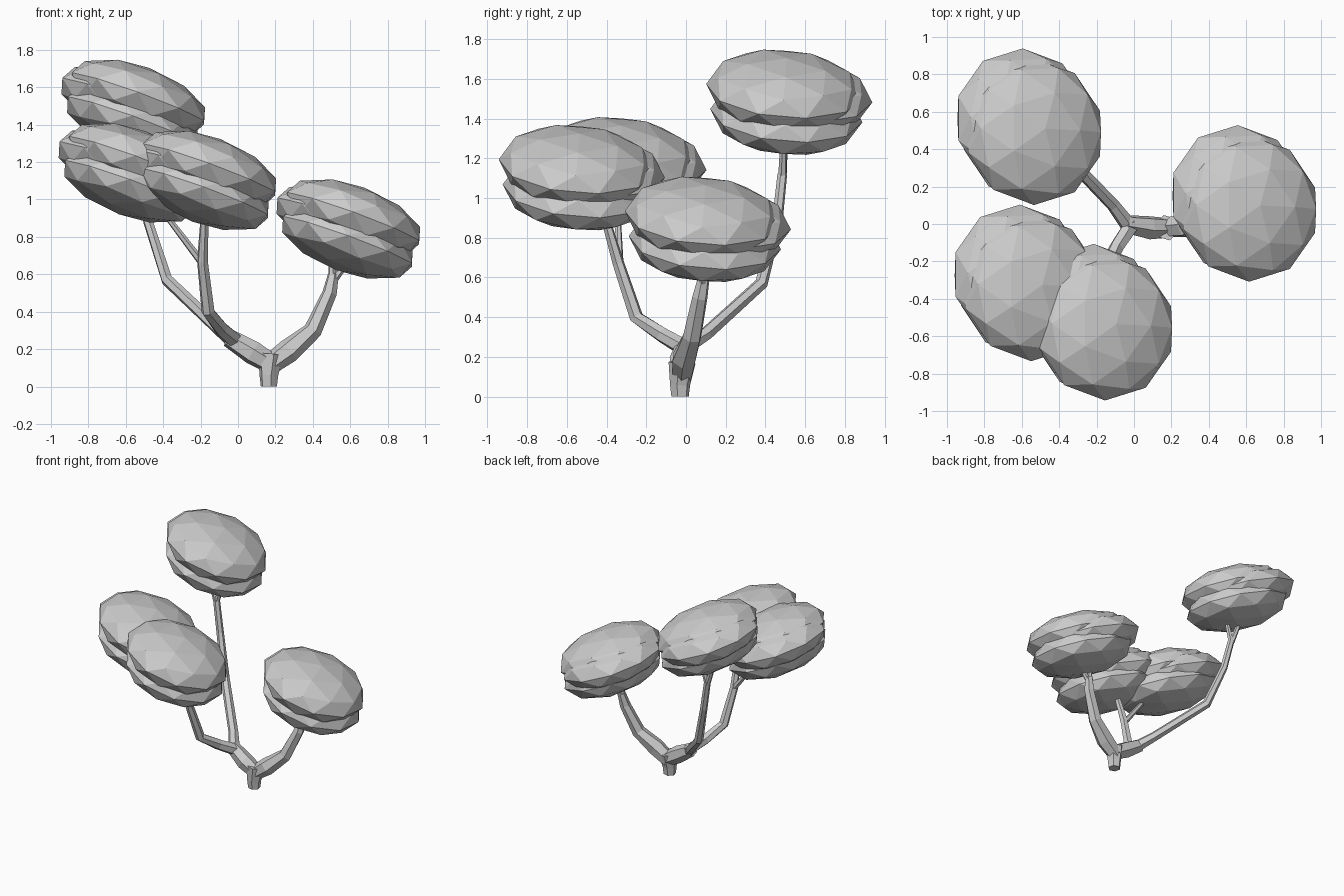
import bpy, bmesh
from math import radians, cos, sin, pi
from mathutils import Vector, Matrix

if "Cube" in bpy.data.objects:
    bpy.data.objects.remove(bpy.data.objects["Cube"])


def finish(name, bm):
    bmesh.ops.recalc_face_normals(bm, faces=bm.faces)
    me = bpy.data.meshes.new(name)
    bm.to_mesh(me)
    bm.free()
    ob = bpy.data.objects.new(name, me)
    bpy.context.collection.objects.link(ob)
    return ob


def branch(name, pts, radii, sides=6):
    """Tapered low-poly tube through a short path."""
    bm = bmesh.new()
    pts = [Vector(p) for p in pts]
    rings = []
    for i, (p, r) in enumerate(zip(pts, radii)):
        d = (pts[min(i + 1, len(pts) - 1)] - pts[max(i - 1, 0)]).normalized()
        u = d.cross(Vector((0.3, 1, 0.1))).normalized()
        v = d.cross(u)
        rings.append([bm.verts.new(p + r * (cos(2 * pi * k / sides) * u
                                            + sin(2 * pi * k / sides) * v))
                      for k in range(sides)])
    for a, b in zip(rings, rings[1:]):
        for k in range(sides):
            n = (k + 1) % sides
            bm.faces.new((a[k], a[n], b[n], b[k]))
    bm.faces.new(rings[0])
    bm.faces.new(rings[-1])
    return finish(name, bm)


# Foliage: three overlapping tilted discs per clump (centre, radius, thickness)
LOBES = [((0.615, 0.085, 0.90), 0.395, 0.175),
         ((0.585, 0.095, 0.775), 0.385, 0.165),
         ((0.555, 0.145, 0.875), 0.385, 0.165)]
TILT = Matrix.Rotation(radians(-5), 4, 'X') @ Matrix.Rotation(radians(20), 4, 'Y')


def foliage(name, offset):
    bm = bmesh.new()
    for c, r, h in LOBES:
        m = (Matrix.Translation(Vector(c) + Vector(offset)) @ TILT
             @ Matrix.Diagonal((r, r, h, 1)))
        bmesh.ops.create_icosphere(bm, subdivisions=2, radius=1, matrix=m)
    return finish(name, bm)


foliage("foliage_right", (0, 0, 0))
foliage("foliage_back", (-1.15, 0.41, 0.64))
foliage("foliage_left", (-1.165, -0.425, 0.30))
foliage("foliage_front", (-0.77, -0.635, 0.26))

# Trunk and right limb
branch("trunk", [(0.165, -0.03, 0), (0.165, -0.03, 0.06), (0.175, -0.02, 0.17)],
       [0.045, 0.052, 0.07])
branch("right_limb", [(0.16, -0.02, 0.11), (0.27, -0.01, 0.19), (0.40, 0.03, 0.30),
                      (0.49, 0.07, 0.50), (0.51, 0.09, 0.60)],
       [0.055, 0.065, 0.05, 0.04, 0.03])
branch("right_twig_a", [(0.505, 0.085, 0.56), (0.50, 0.10, 0.78)], [0.022, 0.015])
branch("right_twig_b", [(0.505, 0.085, 0.56), (0.61, 0.08, 0.70)], [0.022, 0.015])

# Left limb and its back branch
branch("left_limb", [(0.18, -0.02, 0.12), (0.08, -0.02, 0.18), (-0.05, 0.0, 0.26)],
       [0.055, 0.065, 0.05])
branch("back_branch", [(-0.02, -0.02, 0.24), (-0.11, 0.10, 0.315), (-0.38, 0.38, 0.57),
                       (-0.48, 0.46, 0.88), (-0.53, 0.485, 1.12)],
       [0.045, 0.036, 0.033, 0.027, 0.025])
branch("back_twig_a", [(-0.53, 0.485, 1.10), (-0.61, 0.50, 1.32)], [0.022, 0.015])
branch("back_twig_b", [(-0.53, 0.485, 1.10), (-0.47, 0.49, 1.30)], [0.022, 0.015])

# Front branch with its forks
branch("front_branch", [(-0.01, 0.0, 0.24), (-0.09, -0.12, 0.31), (-0.16, -0.25, 0.40),
                        (-0.19, -0.34, 0.67), (-0.175, -0.43, 0.98)],
       [0.045, 0.04, 0.036, 0.03, 0.02])
branch("front_twig", [(-0.19, -0.335, 0.66), (-0.42, -0.345, 0.96)], [0.022, 0.014])
